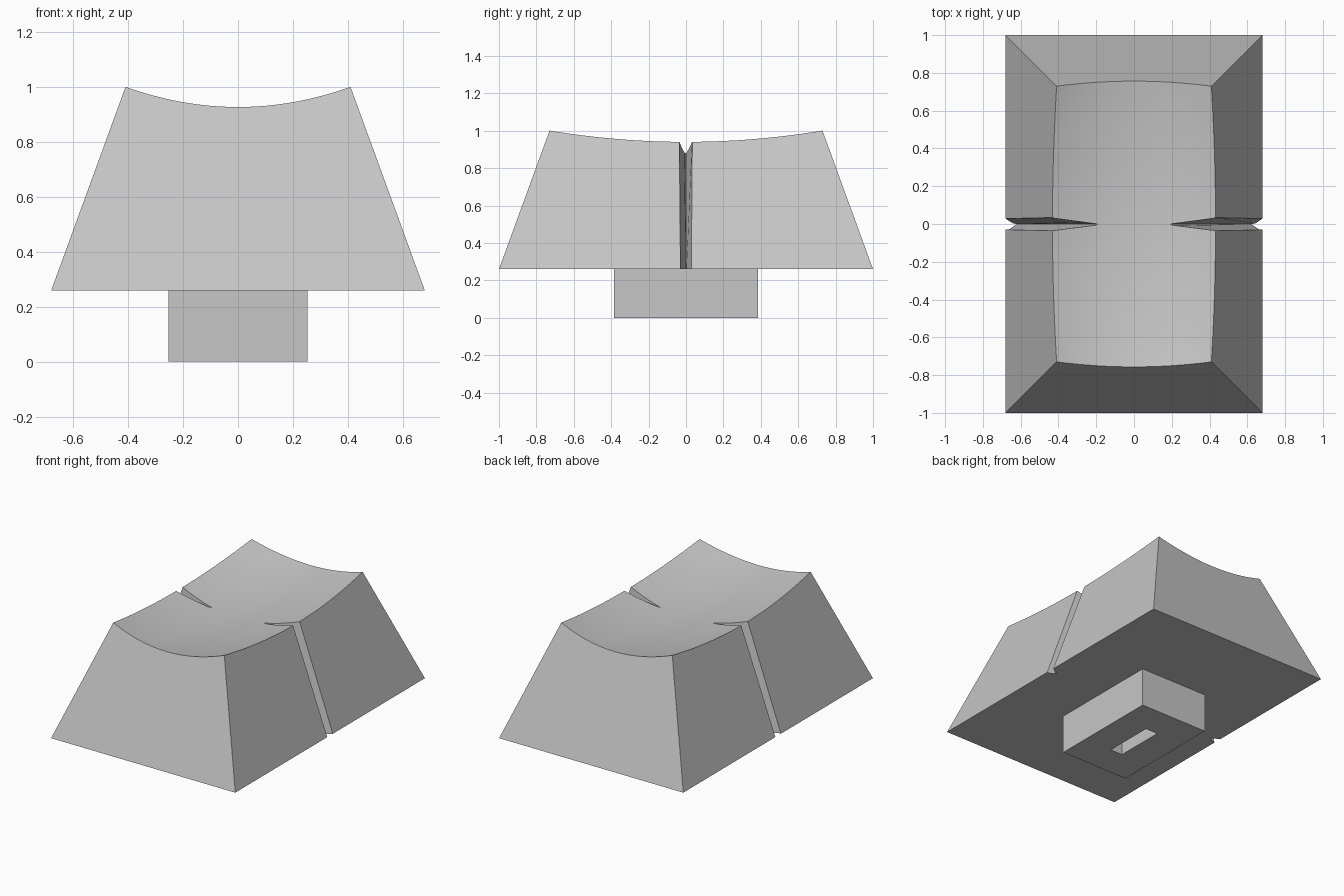
import bpy, bmesh

cube = bpy.data.objects.get("Cube")
if cube:
    bpy.data.objects.remove(cube, do_unlink=True)

BASE_Z = 0.26
TAPER = 0.365  # inward run per unit of height

grey = bpy.data.materials.new("plain_grey")
grey.use_nodes = True
grey.diffuse_color = (0.57, 0.57, 0.57, 1)
grey.node_tree.nodes["Principled BSDF"].inputs["Base Color"].default_value = grey.diffuse_color


def half_x(z):
    return 0.68 - TAPER * (z - BASE_Z)


def half_y(z):
    return 1.0 - TAPER * (z - BASE_Z)


def dish(x, y):
    p, q = (x / 0.41) ** 2, (y / 0.73) ** 2
    return 0.865 + 0.068 * p + 0.058 * q + 0.01 * p * q


def finish(bm, name):
    bmesh.ops.recalc_face_normals(bm, faces=bm.faces)
    mesh = bpy.data.meshes.new(name)
    bm.to_mesh(mesh)
    bm.free()
    mesh.materials.append(grey)
    obj = bpy.data.objects.new(name, mesh)
    bpy.context.collection.objects.link(obj)
    return obj


def box(name, size, centre):
    bm = bmesh.new()
    bmesh.ops.create_cube(bm, size=1)
    bmesh.ops.scale(bm, vec=size, verts=bm.verts)
    bmesh.ops.translate(bm, vec=centre, verts=bm.verts)
    return finish(bm, name)


def cut(obj, cutter):
    mod = obj.modifiers.new("cut", 'BOOLEAN')
    mod.operation = 'DIFFERENCE'
    mod.solver = 'EXACT'
    mod.object = cutter
    cutter.hide_render = True
    select(obj)
    bpy.ops.object.modifier_apply(modifier=mod.name)
    bpy.data.objects.remove(cutter, do_unlink=True)


def select(obj):
    bpy.ops.object.select_all(action='DESELECT')
    obj.select_set(True)
    bpy.context.view_layer.objects.active = obj


# Tapered cap: dished top grid whose rim lies on the sloping sides
bm = bmesh.new()
bmesh.ops.create_grid(bm, x_segments=24, y_segments=24, size=1)
for v in bm.verts:
    u, w, z = v.co.x, v.co.y, 0.9
    for _ in range(12):
        z = dish(u * half_x(z), w * half_y(z))
    v.co = (u * half_x(z), w * half_y(z), z)
rim = [e for e in bm.edges if e.is_boundary]
skirt = bmesh.ops.extrude_edge_only(bm, edges=rim)["geom"]
for v in skirt:
    if isinstance(v, bmesh.types.BMVert):
        x, y, z = v.co
        v.co = (x / half_x(z) * half_x(BASE_Z), y / half_y(z) * half_y(BASE_Z), BASE_Z)
bmesh.ops.holes_fill(bm, edges=[e for e in bm.edges if e.is_boundary])
cap = finish(bm, "cap")

# V grooves down both long sides, deepening towards the top
for side in (1, -1):
    bm = bmesh.new()
    rings = []
    for z in (0.2, 1.05):
        apex = 0.62 - 0.69 * (z - BASE_Z)
        outer = half_x(z) + 0.002
        w = 0.03 + 0.008 * (z - BASE_Z)
        section = [(apex, 0), (outer, w), (outer + 0.1, w), (outer + 0.1, -w), (outer, -w)]
        rings.append([bm.verts.new((side * x, y, z)) for x, y in section])
    low, high = rings
    bm.faces.new(low)
    bm.faces.new(high)
    for i in range(5):
        j = (i + 1) % 5
        bm.faces.new((low[i], low[j], high[j], high[i]))
    cut(cap, finish(bm, "groove_cutter"))

# Mounting stem with a slot in its underside
stem = box("stem", (0.505, 0.77, BASE_Z), (0, 0, BASE_Z / 2))
cut(stem, box("slot_cutter", (0.09, 0.34, 0.4), (0, 0, 0)))

# Smooth dish, crisp edges
select(cap)
bpy.ops.object.shade_smooth_by_angle(angle=0.5)
